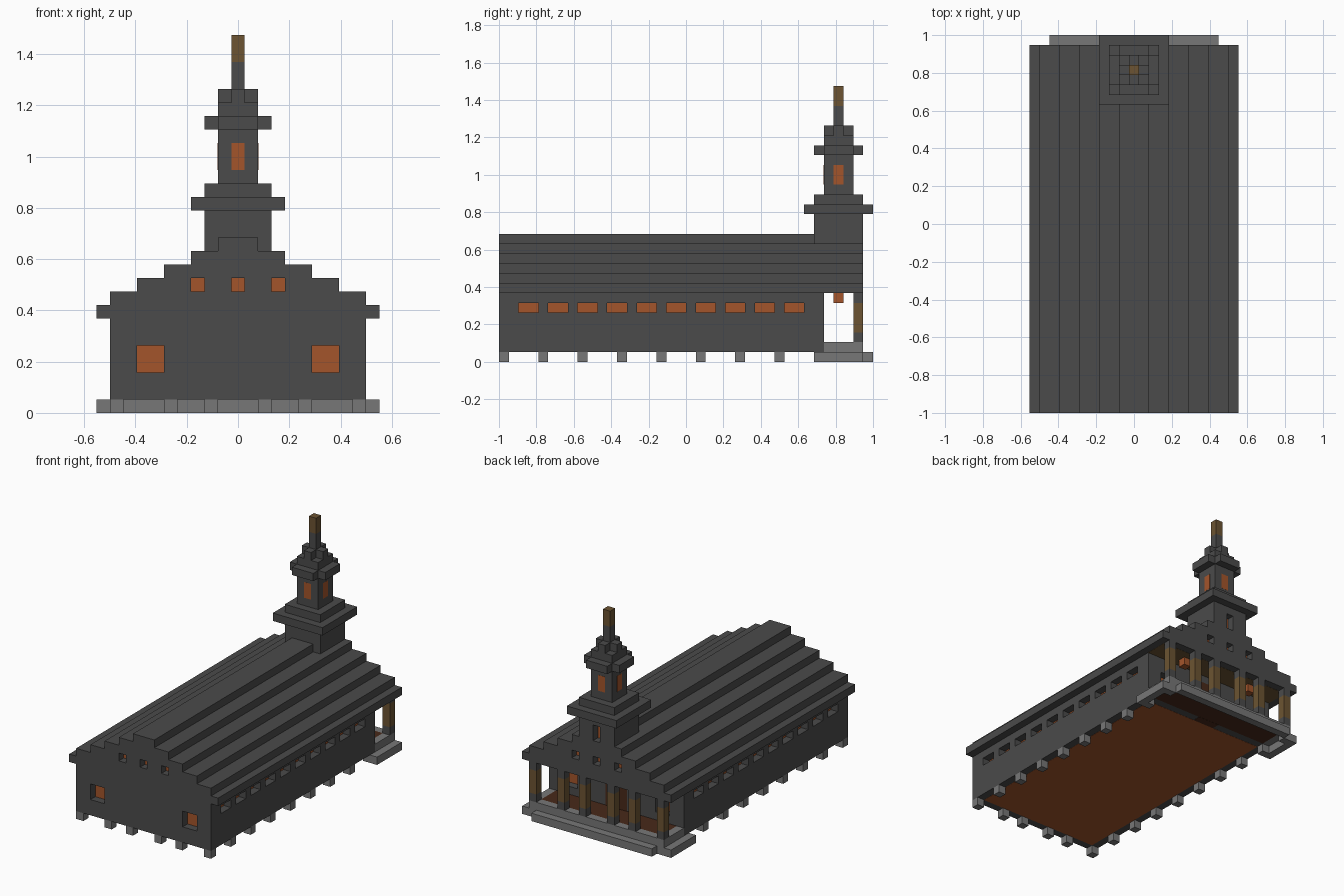
import bpy, bmesh

U = 1 / 19          # one block

if "Cube" in bpy.data.objects:
    bpy.data.objects.remove(bpy.data.objects["Cube"])


def material(name, r, g, b):
    m = bpy.data.materials.new(name)
    m.use_nodes = True
    m.diffuse_color = (r, g, b, 1)
    m.node_tree.nodes["Principled BSDF"].inputs["Base Color"].default_value = (r, g, b, 1)
    return m


DARK = material("dark_grey", .07, .07, .07)
STONE = material("light_grey_stone", .185, .185, .185)
GLOW = material("orange_glass", .37, .09, .024)
WOOD = material("ochre_wood", .15, .088, .032)
FLOOR = material("red_brown_wood", .065, .022, .01)


def finish(name, bm, mat):
    bmesh.ops.recalc_face_normals(bm, faces=bm.faces)
    mesh = bpy.data.meshes.new(name)
    bm.to_mesh(mesh)
    bm.free()
    ob = bpy.data.objects.new(name, mesh)
    bpy.context.scene.collection.objects.link(ob)
    if mat:
        mesh.materials.append(mat)
    return ob


def boxes(name, spans, mat=None):
    """One object from boxes given as block spans (x0, x1, y0, y1, z0, z1)."""
    bm = bmesh.new()
    for x0, x1, y0, y1, z0, z1 in spans:
        for v in bmesh.ops.create_cube(bm, size=1)["verts"]:
            v.co = [((a + b) / 2 + c * (b - a)) * U
                    for a, b, c in zip((x0, y0, z0), (x1, y1, z1), v.co)]
    return finish(name, bm, mat)


def cut(ob, spans):
    cutter = boxes("window_cutter", spans)
    cutter.hide_render = True
    mod = ob.modifiers.new("openings", "BOOLEAN")
    mod.operation, mod.solver, mod.object = "DIFFERENCE", "EXACT", cutter
    dg = bpy.context.evaluated_depsgraph_get()
    mesh = bpy.data.meshes.new_from_object(ob.evaluated_get(dg))
    ob.modifiers.clear()
    ob.data = mesh
    bpy.data.objects.remove(cutter)


def openings(ob, name, spans, side, plane):
    """Pockets one block deep in a wall facing +-x or +-y, with glass at the back."""
    axis, s = side
    cuts, glass = [], []
    for a0, a1, z0, z1 in spans:
        for out, d0, d1 in ((cuts, -1, .5), (glass, -1.05, -.98)):
            p, q = sorted((plane + s * d0, plane + s * d1))
            out.append((p, q, a0, a1, z0, z1) if axis == "x" else (a0, a1, p, q, z0, z1))
    cut(ob, cuts)
    boxes(name, glass, GLOW)


def block(x, y0, y1, z0, z1):
    return (-x, x, y0, y1, z0, z1)


def tower(r, z0, z1):
    return (-r, r, 15.5 - r, 15.5 + r, z0, z1)


def plus(r, arm, z0, z1):
    return [(-r, r, 15.5 - arm, 15.5 + arm, z0, z1),
            (-arm, arm, 15.5 - r, 15.5 + r, z0, z1)]


# Hall walls with windows
walls = boxes("hall_walls", [block(9.5, -19, 14, 1, 7)], DARK)
big = [(-7.5, -5.5, 3, 5), (5.5, 7.5, 3, 5)]
openings(walls, "front_windows", big, ("y", -1), -19)
openings(walls, "porch_windows", big, ("y", 1), 14)
row = [(-17 + 3 * i, -15 + 3 * i, 5, 6) for i in range(10)]
for s, label in ((1, "left"), (-1, "right")):
    openings(walls, label + "_windows", row, ("x", s), 9.5 * s)
boxes("hall_floor", [block(8.5, -18, 13, .98, 1.05)], GLOW)
boxes("porch_door", [block(1.5, 13, 14.04, .98, 6)], FLOOR)

# Stepped roof from one extruded profile
half, z = [], 7
for r in (10.5, 9.5, 7.5, 5.5, 3.5, 1.5):
    half += [(r, z), (r, z + 1)]
    z += 1
profile = half + [(-x, h) for x, h in reversed(half)]
bm = bmesh.new()
face = bm.faces.new([bm.verts.new((x * U, -19 * U, h * U)) for x, h in profile])
ext = bmesh.ops.extrude_face_region(bm, geom=[face])["geom"]
bmesh.ops.translate(bm, vec=(0, 37 * U, 0),
                    verts=[e for e in ext if isinstance(e, bmesh.types.BMVert)])
roof = finish("stepped_roof", bm, DARK)
small = [(c - .5, c + .5, 9, 10) for c in (-3, 0, 3)]
openings(roof, "front_gable_windows", small, ("y", -1), -19)
openings(roof, "back_gable_windows", small, ("y", 1), 18)

# Tower
lower = boxes("tower_base", [tower(2.5, 12, 17)], DARK)
openings(lower, "tower_back_window", [(-.5, .5, 12, 14)], ("y", 1), 18)
cut(roof, [(-.5, .5, 17, 18.5, 12, 14)])
boxes("tower_ledge", [tower(3.5, 15, 16)], DARK)
boxes("belfry", [tower(1.5, 17, 21)], DARK)
boxes("belfry_windows", plus(1.515, .5, 18, 20), GLOW)
boxes("belfry_cornice", plus(2.5, 1.5, 21, 22), DARK)
boxes("tower_cap", [tower(1.5, 22, 23)] + plus(1.5, .5, 23, 24), DARK)
boxes("spire_base", [tower(.5, 24, 26)], DARK)
boxes("spire_tip", [tower(.5, 26, 28)], WOOD)

# Foundation posts
bays = (-9, -5, -2, 2, 5, 9)
posts = [(x - .5, x + .5, -19, -18, 0, 1) for x in bays]
posts += [(x - .5, x + .5, y, y + 1, 0, 1) for x in (-9, 9) for y in range(-15, 14, 4)]
posts += [(x - .5, x + .5, 17, 18, 0, 1) for x in (-9, 9)]
boxes("foundation_posts", posts, STONE)

# Porch
rim = [block(9.5, 17, 18, 1, 2)]
steps = [block(8.5, 18, 19, 0, 1)]
for s in (-1, 1):
    rim.append((*sorted((8.5 * s, 9.5 * s)), 14, 17, 1, 2))
    steps.append((*sorted((9.5 * s, 10.5 * s)), 13, 18, 0, 1))
boxes("porch_rim", rim, STONE)
boxes("porch_steps", steps, STONE)
boxes("porch_floor", [block(8.5, 14, 17, 1, 2)], FLOOR)
boxes("porch_ceiling", [block(9.5, 14, 17, 6.98, 7.05)], WOOD)
boxes("porch_lanterns", [(x - .5, x + .5, 15, 16, 6, 7) for x in (-5, 5)], GLOW)
for name, z0, z1, mat in (("column_feet", 2, 3, DARK), ("column_shafts", 3, 6, WOOD),
                          ("column_heads", 6, 7, DARK)):
    boxes(name, [(x - .5, x + .5, 17, 18, z0, z1) for x in bays], mat)
